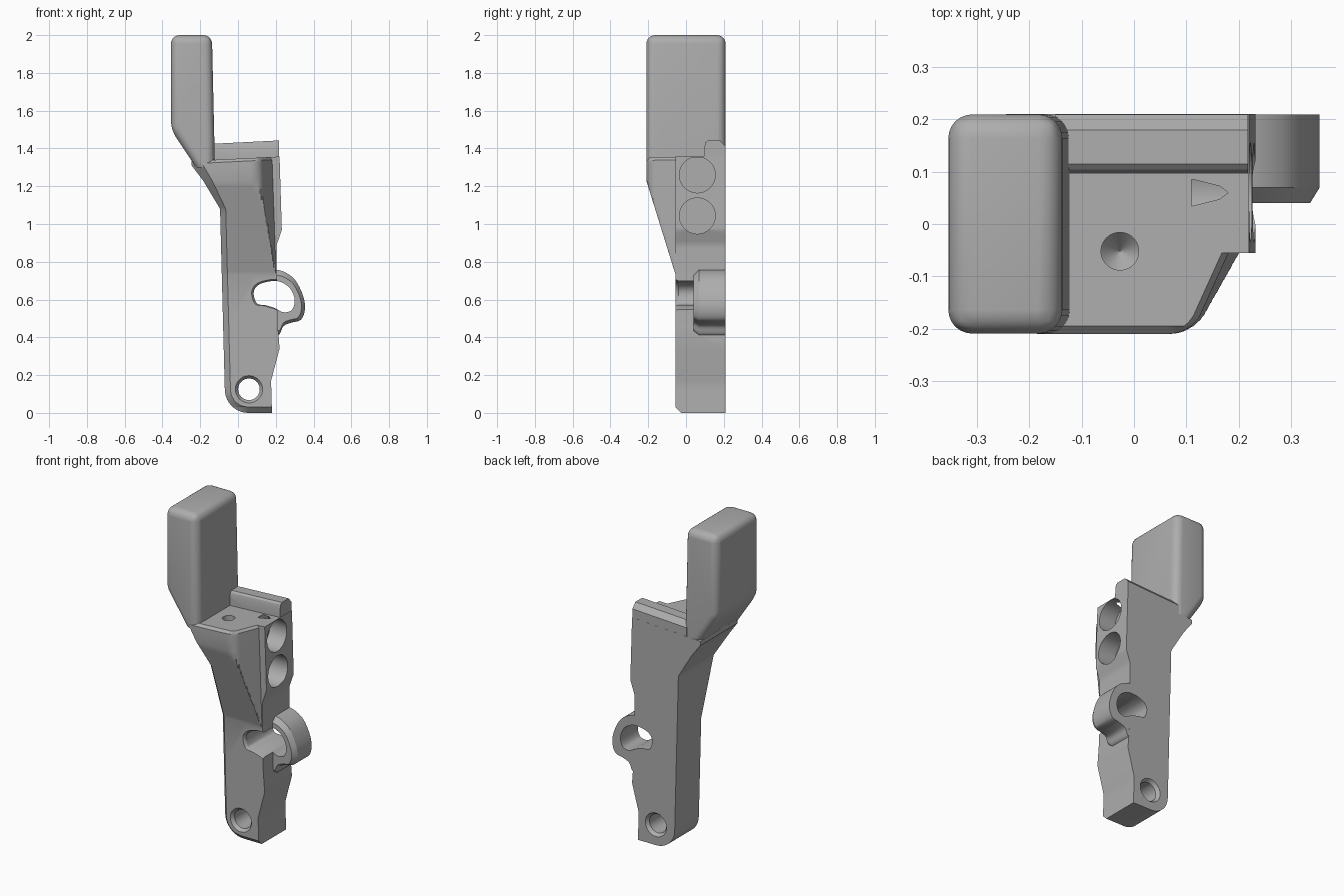
import bpy, bmesh, math
from mathutils import Vector

cube = bpy.data.objects.get("Cube")
if cube:
    bpy.data.objects.remove(cube, do_unlink=True)

grey = bpy.data.materials.new("plain grey")
grey.use_nodes = True
COLOUR = (0.42, 0.42, 0.42, 1)
grey.diffuse_color = COLOUR
grey.node_tree.nodes["Principled BSDF"].inputs["Base Color"].default_value = COLOUR


def make(name, bm):
    bmesh.ops.recalc_face_normals(bm, faces=bm.faces)
    mesh = bpy.data.meshes.new(name)
    bm.to_mesh(mesh)
    bm.free()
    mesh.materials.append(grey)
    obj = bpy.data.objects.new(name, mesh)
    bpy.context.collection.objects.link(obj)
    return obj


def loft(name, rings, bevel=0):
    """Skin a stack of equal-length closed rings and cap both ends."""
    bm = bmesh.new()
    rows = [[bm.verts.new(p) for p in ring] for ring in rings]
    n = len(rows[0])
    for a, b in zip(rows, rows[1:]):
        for i in range(n):
            j = (i + 1) % n
            bm.faces.new((a[i], a[j], b[j], b[i]))
    bm.faces.new(rows[0])
    bm.faces.new(rows[-1][::-1])
    if bevel:
        edges = [e for e in bm.edges
                 if max(v.co.z for v in e.verts) > 1.4]
        bmesh.ops.bevel(bm, geom=edges, offset=bevel, segments=6,
                        profile=0.5, affect='EDGES', clamp_overlap=True)
    bmesh.ops.remove_doubles(bm, verts=bm.verts, dist=1e-5)
    bmesh.ops.triangulate(bm, faces=[f for f in bm.faces if len(f.verts) == 4])
    return make(name, bm)


def table(points):
    """Piecewise linear function through (z, value) points."""
    def f(z):
        for (a, u), (b, v) in zip(points, points[1:]):
            if z <= b:
                return u + (v - u) * max(0, z - a) / (b - a)
        return points[-1][1]
    return f


def smooth_loop(points, steps=6):
    """Closed Catmull-Rom curve."""
    pts = [Vector(p) for p in points]
    out = []
    for i in range(len(pts)):
        a, b, c, d = (pts[(i + k) % len(pts)] for k in (-1, 0, 1, 2))
        for s in range(steps):
            t = s / steps
            out.append(0.5 * (2 * b + (c - a) * t + (2 * a - 5 * b + 4 * c - d) * t * t
                              + (3 * b - a - 3 * c + d) * t ** 3))
    return out


def scaled(loop, y, s):
    mid = sum(loop, Vector((0, 0))) / len(loop)
    return [(mid.x + (p.x - mid.x) * s, y, mid.y + (p.y - mid.y) * s) for p in loop]


def round_cutter(name, centre, axis, steps, n=48):
    """Turned cutter: steps are (position along axis, radius)."""
    rings = []
    for pos, r in steps:
        ring = []
        for i in range(n):
            t = math.tau * i / n
            p = [r * math.cos(t), r * math.sin(t)]
            p.insert(axis, pos)
            ring.append([c + q for c, q in zip(centre, p)])
        rings.append(ring)
    return loft(name, rings)


def combine(target, other, operation):
    mod = target.modifiers.new(other.name, 'BOOLEAN')
    mod.object, mod.operation, mod.solver = other, operation, 'EXACT'
    bpy.context.view_layer.objects.active = target
    bpy.ops.object.modifier_apply(modifier=mod.name)
    bpy.data.objects.remove(other, do_unlink=True)


# Body: horizontal sections from the rounded foot to the sloping shelf
BACK, FRONT, R0, CX = 0.21, -0.055, 0.125, 0.055
left = table([(R0, CX - R0), (1.08, -0.095), (1.33, -0.245)])
right = table([(0, .18), (.17, .175), (.34, .22), (.47, .21), (.75, .205),
               (.89, .205), (.97, .232), (1.355, .22)])
front = table([(0, -.025), (.03, FRONT), (.73, FRONT), (1.23, -.21), (1.34, -.21), (1.355, -.195)])
chamfer = table([(0, .03), (1.08, .03), (1.33, .06)])

corner = [(0.06, -0.21)]
for i in range(9):
    t = math.radians(90 - 60 * i / 8)
    corner.append((0.065 + 0.07 * math.cos(t), -0.14 - 0.07 * math.sin(t)))
ax, ay = corner[-1]
corner += [(ax + (0.18 - ax) * k / 14, ay + (FRONT - ay) * k / 14) for k in range(1, 15)]

levels = [R0 * (1 - math.cos(math.pi / 2 * i / 10)) for i in range(10)]
levels += [.03, R0, .17, .34, .47, .73, .75, .89, .97, 1.08, 1.23, 1.33, 1.34, 1.355]
levels += [.73 + .5 * i / 14 for i in range(1, 14)]
sections = []
for z in sorted(levels):
    lo, hi, yf, c = left(z), right(z), front(z), chamfer(z)
    inner = lo + c
    if z < R0:
        lo = CX - math.sqrt(max(0, R0 ** 2 - (R0 - z) ** 2))
        inner = CX - math.sqrt(max(0, (R0 - c) ** 2 - (R0 - z) ** 2))
    side = yf + c if z > .03 else -.025
    ring = [(lo, BACK), (lo, side), (inner, yf)]
    trim = 0.012 if z > 1.35 else 0
    for x, y in corner:
        x = min(max(x + 0.035 * (1.355 - z) - trim, inner), hi)
        ring.append((x, max(y, yf)))
    ring += [(hi, max(FRONT, yf)), (hi, BACK)]
    tilt = 0.05 if z > 1.3 else 0
    sections.append([(x, y, z + tilt * (x - 0.18)) for x, y in ring])
body = loft("bracket_body", sections)

# Upright paddle with rounded edges
paddle = [(-.355, 2), (-.138, 2), (-.122, 1.30), (-.222, 1.30), (-.355, 1.5)]
combine(body, loft("upright_paddle", [[(x, y, z) for x, z in paddle]
                                      for y in (-.2095, .2095)], bevel=.055), 'UNION')

# Ridge along the back of the shelf
ridge = [(.095, 1.3), (.098, 1.41), (.104, 1.432), (.115, 1.442), (.18, 1.442), (.2095, 1.41), (.2095, 1.3)]
combine(body, loft("back_ridge", [[(x, y, z + .05 * (x - .21)) for y, z in ridge]
                                  for x in (-.15, .218)]), 'UNION')

# Side lug
lug = smooth_loop([(.13, .74), (.21, .757), (.29, .717), (.337, .64), (.355, .56), (.335, .495),
                   (.28, .477), (.24, .458), (.212, .41), (.14, .42), (.11, .58)])
combine(body, loft("side_lug", [scaled(lug, .04, .84), scaled(lug, .07, 1), scaled(lug, .2095, 1)]), 'UNION')

# Bean-shaped slot through body and lug
bean = smooth_loop([(.083, .635), (.1, .58), (.145, .57), (.195, .555), (.24, .533), (.285, .545),
                    (.3, .6), (.275, .66), (.22, .695), (.16, .695), (.105, .675)])
combine(body, loft("slot_cutter", [scaled(bean, y, s) for y, s in
                                   ((-.08, 1.1), (-.055, 1.1), (-.04, 1), (.3, 1))]), 'DIFFERENCE')

# Pivot hole with a countersink at both ends
combine(body, round_cutter("pivot_cutter", (.058, 0, .125), 1,
                           [(-.08, .072), (-.055, .072), (-.035, .057), (.19, .057),
                            (.21, .072), (.25, .072)]), 'DIFFERENCE')

# Two round pockets in the side
for z in (1.26, 1.043):
    combine(body, round_cutter("pocket_cutter", (0, .06, z), 0, [(.11, .095), (.3, .095)]), 'DIFFERENCE')

# Drilled hole in the shelf
combine(body, round_cutter("drill_cutter", (-.027, -.052, 0), 2,
                           [(1.25, .001), (1.29, .036), (1.4, .036)]), 'DIFFERENCE')

bpy.ops.object.select_all(action='DESELECT')
body.select_set(True)
bpy.context.view_layer.objects.active = body
bpy.ops.object.shade_smooth_by_angle(angle=math.radians(30))
